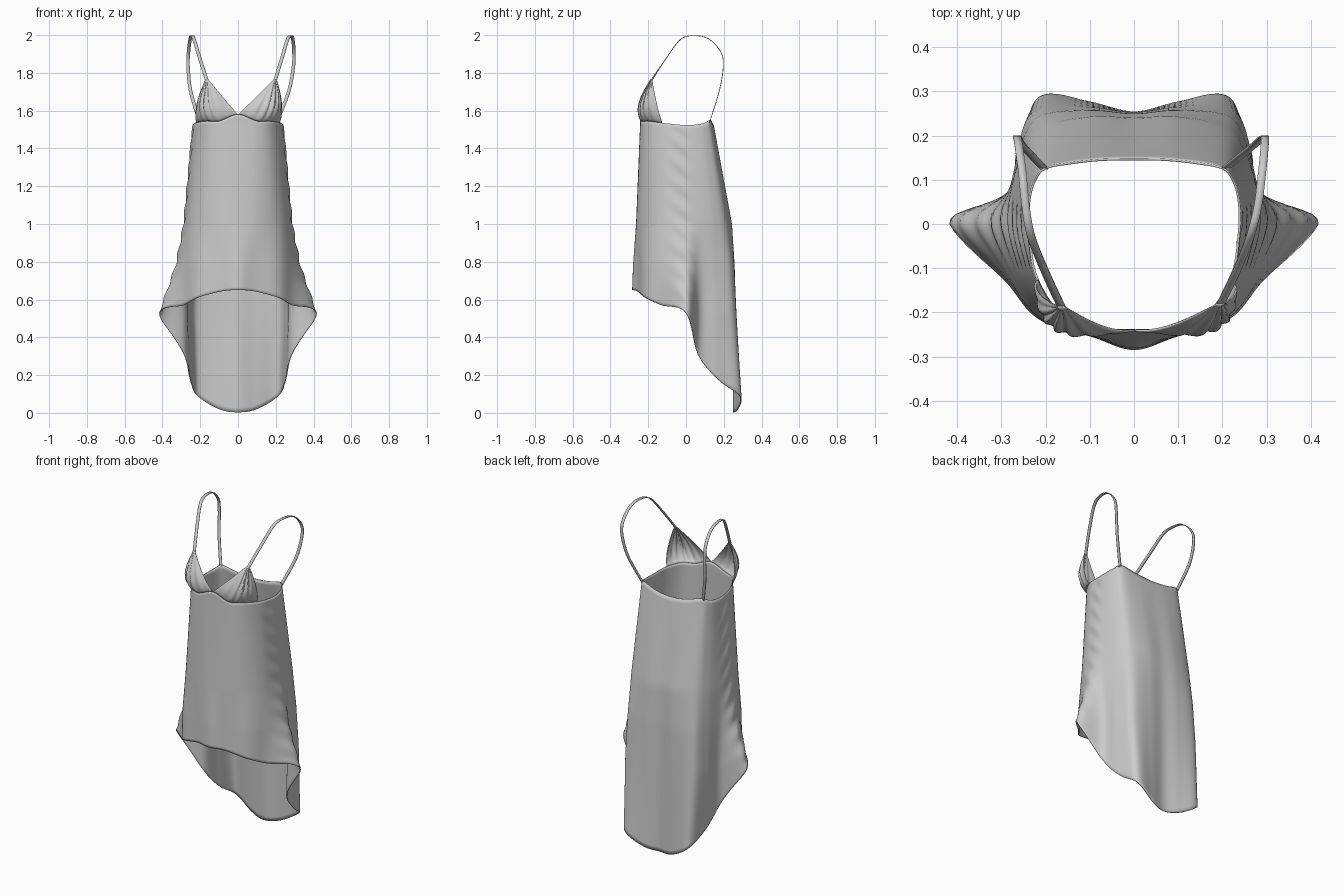
import bpy, math
from mathutils import Vector

if "Cube" in bpy.data.objects:
    bpy.data.objects.remove(bpy.data.objects["Cube"])


def spline(pts, u):
    """Catmull-Rom through pts, u in 0..1; ends are mirrored across x."""
    pts = [Vector(p) for p in pts]
    n = len(pts) - 1

    def get(i):
        if 0 <= i <= n:
            return pts[i]
        if abs(pts[0].x) < 1e-6:                       # section: mirror past the centre
            q = pts[-i if i < 0 else 2 * n - i].copy()
            q.x = -q.x
            return q
        return pts[0] if i < 0 else pts[n]
    f = min(max(u, 0), 1) * n
    i = min(int(f), n - 1)
    t = f - i
    a, b, c, d = (get(i + k) for k in (-1, 0, 1, 2))
    return 0.5 * (2 * b + (c - a) * t + (2 * a - 5 * b + 4 * c - d) * t * t
                  + (3 * b - a - 3 * c + d) * t ** 3)


def grid_object(name, rows, thickness):
    """Quad sheet from rows of points, with a little cloth thickness."""
    w = len(rows[0])
    verts = [p for r in rows for p in r]
    faces = [(i * w + j, i * w + j + 1, (i + 1) * w + j + 1, (i + 1) * w + j)
             for i in range(len(rows) - 1) for j in range(w - 1)]
    me = bpy.data.meshes.new(name)
    me.from_pydata(verts, [], faces)
    ob = bpy.data.objects.new(name, me)
    bpy.context.collection.objects.link(ob)
    bpy.context.view_layer.objects.active = ob
    ob.select_set(True)
    bpy.ops.object.shade_smooth_by_angle(angle=math.radians(40))
    ob.select_set(False)
    s = ob.modifiers.new("cloth", 'SOLIDIFY')
    s.thickness, s.offset = thickness, 0
    return ob


def mirror(ob):
    m = ob.modifiers.new("mirror", 'MIRROR')
    m.merge_threshold = 0.002
    ob.modifiers.move(len(ob.modifiers) - 1, 0)


# Half cross-sections (front centre -> side seam -> back centre) by height
sections = [
    (1.54, [(0, -.24), (.10, -.235), (.17, -.20), (.22, -.12), (.235, -.03),
            (.237, .04), (.225, .095), (.195, .128), (.10, .14), (0, .142)]),
    (1.00, [(0, -.262), (.10, -.25), (.20, -.20), (.26, -.12), (.285, -.01),
            (.275, .08), (.25, .16), (.205, .215), (.10, .24), (0, .237)]),
    (0.78, [(0, -.278), (.09, -.254), (.21, -.212), (.278, -.125), (.328, -.005),
            (.282, .075), (.257, .165), (.215, .24), (.10, .255), (0, .247)]),
    (0.53, [(0, -.287), (.09, -.255), (.215, -.215), (.29, -.13), (.415, 0),
            (.285, .07), (.262, .17), (.222, .255), (.10, .262), (0, .25)]),
    (0.00, [(0, -.29), (.09, -.255), (.215, -.215), (.29, -.13), (.415, 0),
            (.285, .055), (.245, .18), (.212, .292), (.10, .275), (0, .252)]),
]
top_z = [1.58, 1.545, 1.545, 1.535, 1.525, 1.525, 1.535, 1.55, 1.525, 1.515]
hem_z = [.65, .643, .61, .57, .53, .31, .17, .09, .02, .003]


def heights(zs, u):
    return spline([(p[0], z, 0) for p, z in zip(sections[0][1], zs)], u).y


def body_point(u, z):
    zc = min(max(z, 0), 1.54)
    for (za, a), (zb, b) in zip(sections, sections[1:]):
        if zc >= zb:
            k = (za - zc) / (za - zb)
            break
    p = spline([(*Vector(q).lerp(Vector(r), k), 0) for q, r in zip(a, b)], u)
    # soft puckers along the side seam
    seam = math.exp(-((u - 4 / 9) / .06) ** 2)
    p.x += seam * .004 * math.sin(z * 55 + u * 40) * (1 if z < 1.5 else 0)
    p.z = z
    return p


# Main body with dipping back hem
U, R = 72, 60
rows = []
for i in range(R + 1):
    t = i / R
    row = []
    for j in range(U + 1):
        u = j / U
        p = body_point(u, heights(top_z, u) * (1 - t) + heights(hem_z, u) * t)
        if j in (0, U):
            p.x = 0
        row.append(p)
    rows.append(row)
mirror(grid_object("dress_body", rows, .005))


# Gathered triangular cups, one per side
def cup(name, side, apex):
    rows, n, m = [], 26, 48
    for i in range(n + 1):
        t = i / n
        row = []
        for j in range(m + 1):
            s = j / m
            u = s * .325
            base = body_point(u, heights(top_z, u))
            tip = Vector(apex) + Vector((.014 * (s - .5), 0, 0))
            p = base.lerp(tip, t)
            swell = math.sin(math.pi * min(1, t ** .75))
            out = Vector((.25 + .75 * s, -1 + .75 * s, 0)).normalized()
            fold = .005 * math.sin(s * 38 + 5 * t) * math.sin(math.pi * s)
            p += out * swell * (.006 + .034 * math.sin(math.pi * (.08 + .8 * s)) + fold)
            p.x *= side
            row.append(p)
        rows.append(row)
    grid_object(name, rows, .005)


cup("left_cup", -1, (.165, -.187, 1.765))
cup("right_cup", 1, (.197, -.18, 1.765))


# Thin ribbon straps looping over the shoulders
def strap(name, path):
    rows, n = [], 60
    for i in range(n + 1):
        u = i / n
        p = spline(path, u)
        tan = (spline(path, u + .01) - spline(path, u - .01)).normalized()
        wide = Vector((1, 0, 0)) - tan * tan.x
        wide = wide.normalized() * .009
        rows.append([p - wide, p + wide])
    grid_object(name, rows, .004)


strap("left_strap", [(-.163, -.19, 1.755), (-.2, -.11, 1.87), (-.232, -.03, 1.976),
                     (-.245, .04, 1.997), (-.253, .12, 1.98), (-.262, .185, 1.91),
                     (-.264, .197, 1.83), (-.25, .175, 1.70), (-.203, .125, 1.54)])
strap("right_strap", [(.195, -.183, 1.755), (.23, -.11, 1.87), (.262, -.03, 1.976),
                      (.28, .04, 1.997), (.29, .12, 1.98), (.296, .185, 1.91),
                      (.293, .197, 1.83), (.268, .175, 1.70), (.205, .125, 1.54)])
